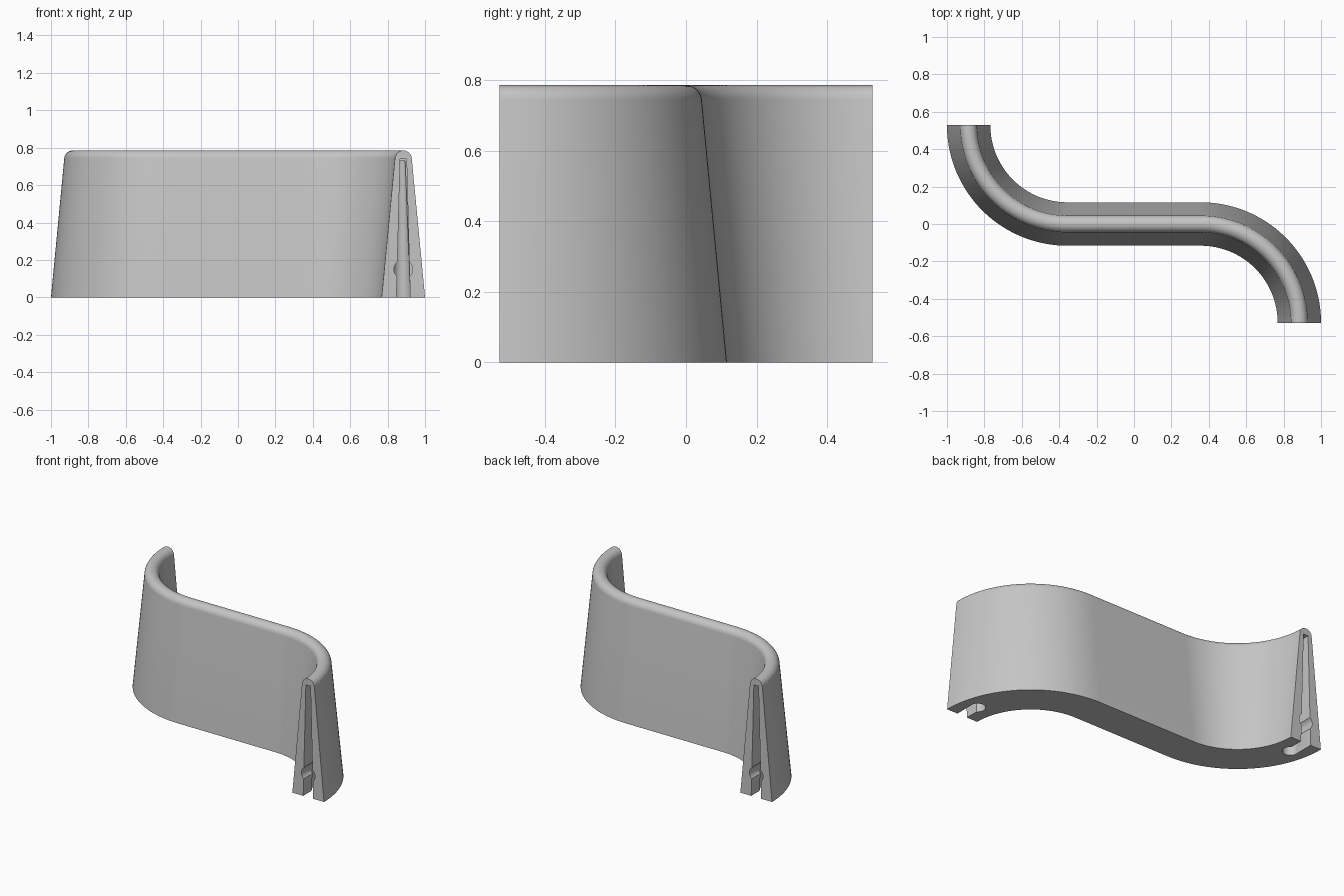
import bpy, bmesh, math
from mathutils import Vector, Matrix

cube = bpy.data.objects.get("Cube")
if cube:
    bpy.data.objects.remove(cube, do_unlink=True)

ARC_X, R = 0.356, 0.528          # arc centre offset and centreline radius
BASE, CROWN, CROWN_Z = 0.116, 0.045, 0.74
END_X = ARC_X + R

grey = bpy.data.materials.new("light grey")
grey.use_nodes = True
colour = (0.56, 0.56, 0.56, 1)
grey.diffuse_color = colour
grey.node_tree.nodes["Principled BSDF"].inputs["Base Color"].default_value = colour


def make_object(name, bm):
    bmesh.ops.recalc_face_normals(bm, faces=bm.faces)
    mesh = bpy.data.meshes.new(name)
    bm.to_mesh(mesh)
    bm.free()
    obj = bpy.data.objects.new(name, mesh)
    bpy.context.collection.objects.link(obj)
    mesh.materials.append(grey)
    return obj


# Cross-section: tapered wall with a rounded crown
profile = [(BASE, 0)]
steps = 20
lean = math.radians(5.5)
for i in range(steps + 1):
    a = lean + (math.pi - 2 * lean) * i / steps
    profile.append((CROWN * math.cos(a), CROWN_Z + CROWN * math.sin(a)))
profile.append((-BASE, 0))

# S-shaped path: quarter arc, straight, quarter arc, stored as point and normal
path = []
segments = 40
for i in range(segments + 1):
    a = math.pi / 2 * i / segments
    n = Vector((math.cos(a), math.sin(a), 0))
    path.append((Vector((ARC_X, -R, 0)) + n * R, n))
path += [(-p, n) for p, n in reversed(path)]

# Swept wall
bm = bmesh.new()
rings = [[bm.verts.new(p + n * w + Vector((0, 0, z))) for w, z in profile]
         for p, n in path]
for r1, r2 in zip(rings, rings[1:]):
    for i in range(len(profile)):
        j = (i + 1) % len(profile)
        bm.faces.new((r1[i], r1[j], r2[j], r2[i]))
bm.faces.new(rings[0])
bm.faces.new(rings[-1])
wall = make_object("curved_wall", bm)


def slot_cutter():
    # Tapered slot running in from the end face
    bm = bmesh.new()
    outline = [(-0.038, -0.05), (0.038, -0.05), (0.017, CROWN_Z), (-0.017, CROWN_Z)]
    front = [bm.verts.new((END_X + x, -R - 0.05, z)) for x, z in outline]
    face = bm.faces.new(front)
    out = bmesh.ops.extrude_face_region(bm, geom=[face])
    verts = [v for v in out["geom"] if isinstance(v, bmesh.types.BMVert)]
    bmesh.ops.translate(bm, verts=verts, vec=(0, 0.17, 0))
    return bm


def round_cutter(r1, r2, length, matrix):
    bm = bmesh.new()
    bmesh.ops.create_cone(bm, cap_ends=True, segments=32, radius1=r1,
                          radius2=r2, depth=length, matrix=matrix)
    return bm


def cutters():
    # Slot, upright socket at its inner end, and the round peg hole
    yield slot_cutter()
    yield round_cutter(0.05, 0.022, 0.77,
                       Matrix.Translation((END_X - 0.01, -R + 0.13, 0.345)))
    yield round_cutter(0.05, 0.05, 0.18,
                       Matrix.Translation((END_X, -R + 0.04, 0.15))
                       @ Matrix.Rotation(math.pi / 2, 4, 'X'))


# Cut both ends, the second being the first turned half way round
helpers = []
for turn in (0, math.pi):
    for bm in cutters():
        bmesh.ops.rotate(bm, verts=bm.verts, cent=(0, 0, 0),
                         matrix=Matrix.Rotation(turn, 3, 'Z'))
        cutter = make_object("end_cutter", bm)
        cutter.hide_render = True
        helpers.append(cutter)
        mod = wall.modifiers.new("end cut", 'BOOLEAN')
        mod.operation = 'DIFFERENCE'
        mod.solver = 'EXACT'
        mod.object = cutter

bpy.ops.object.select_all(action='DESELECT')
bpy.context.view_layer.objects.active = wall
wall.select_set(True)
for mod in list(wall.modifiers):
    bpy.ops.object.modifier_apply(modifier=mod.name)
for helper in helpers:
    bpy.data.objects.remove(helper, do_unlink=True)
bpy.ops.object.shade_smooth_by_angle(angle=math.radians(30))
